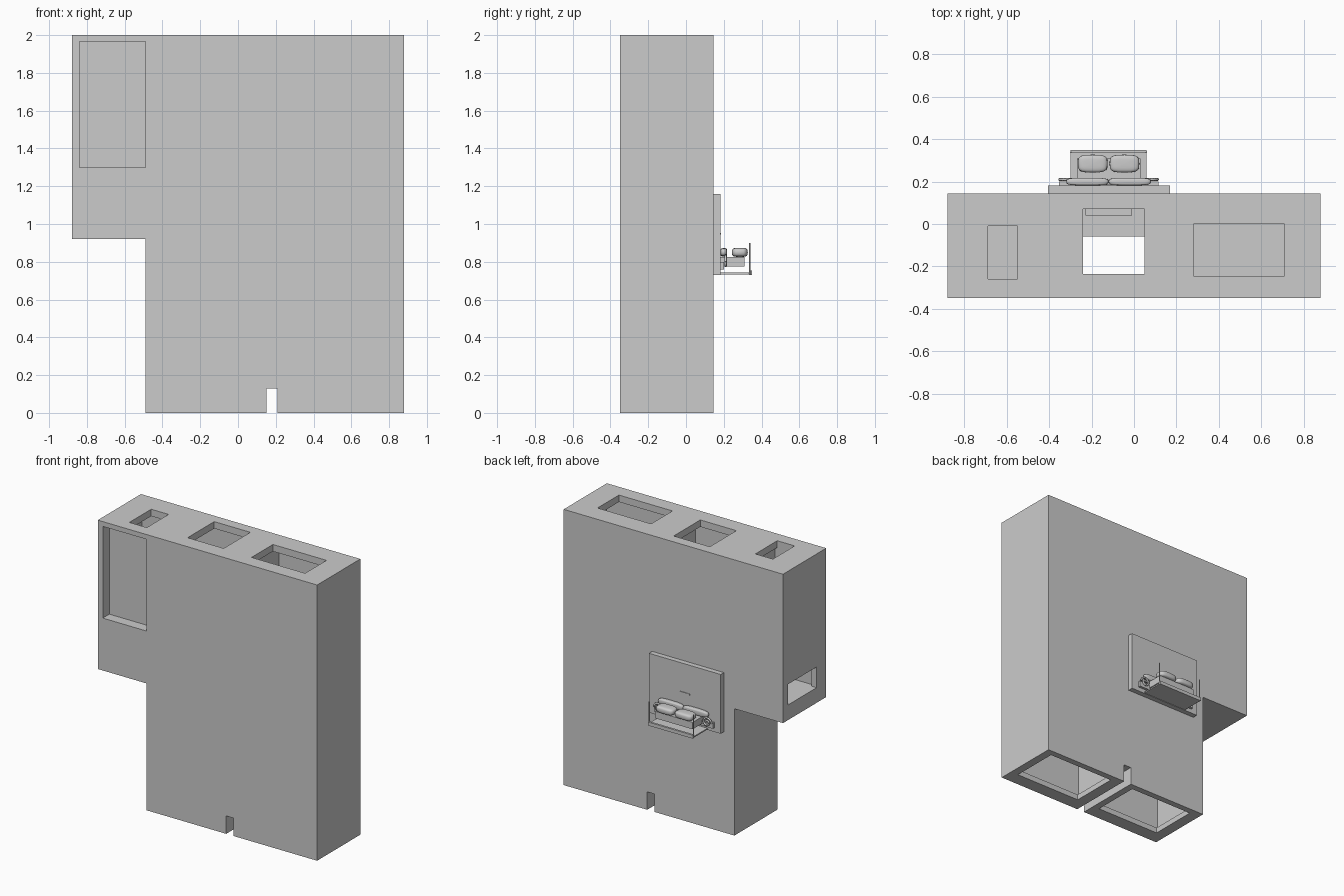
import bpy, bmesh, math

if "Cube" in bpy.data.objects:
    bpy.data.objects.remove(bpy.data.objects["Cube"])

def mesh_obj(name, bm):
    bmesh.ops.recalc_face_normals(bm, faces=bm.faces[:])
    me = bpy.data.meshes.new(name)
    bm.to_mesh(me)
    bm.free()
    ob = bpy.data.objects.new(name, me)
    bpy.context.collection.objects.link(ob)
    return ob

def box(name, x0, x1, y0, y1, z0, z1):
    bm = bmesh.new()
    bmesh.ops.create_cube(bm, size=1)
    for v in bm.verts:
        v.co = (x0 + (v.co.x + .5) * (x1 - x0),
                y0 + (v.co.y + .5) * (y1 - y0),
                z0 + (v.co.z + .5) * (z1 - z0))
    return mesh_obj(name, bm)

def tube(name, pts, r):
    cu = bpy.data.curves.new(name, 'CURVE')
    cu.dimensions = '3D'
    cu.bevel_depth = r
    cu.bevel_resolution = 1
    cu.use_fill_caps = True
    sp = cu.splines.new('POLY')
    sp.points.add(len(pts) - 1)
    for p, c in zip(sp.points, pts):
        p.co = (*c, 1)
    ob = bpy.data.objects.new(name, cu)
    bpy.context.collection.objects.link(ob)
    return ob

def cut(target, *bounds):
    c = box("cutter", *bounds)
    c.hide_render = True
    m = target.modifiers.new("cut", 'BOOLEAN')
    m.operation = 'DIFFERENCE'
    m.solver = 'EXACT'
    m.object = c
    bpy.context.view_layer.objects.active = target
    bpy.ops.object.modifier_apply(modifier=m.name)
    bpy.data.objects.remove(c)

# main block: stepped outline with a slot in its foot
outline = [(-.49, 0), (.15, 0), (.15, .13), (.21, .13), (.21, 0), (.88, 0),
           (.88, 2), (-.88, 2), (-.88, .92), (-.49, .92)]
bm = bmesh.new()
f = bm.faces.new([bm.verts.new((x, -.35, z)) for x, z in outline])
ext = bmesh.ops.extrude_face_region(bm, geom=[f])
bmesh.ops.translate(bm, vec=(0, .495, 0),
                    verts=[v for v in ext['geom'] if isinstance(v, bmesh.types.BMVert)])
body = mesh_obj("body", bm)

# hollow chambers, then their openings
for b in [(-.84, -.53, -.262, .10, 1.03, 1.95),      # left chamber
          (-.45, .125, -.29, .115, .04, 1.95),       # middle chamber
          (.25, .84, -.29, .115, .04, .95),          # right lower chamber
          (.25, .84, -.29, .115, 1.0, 1.95),         # right upper chamber
          (-.69, -.55, -.26, -.01, 1.9, 2.1),        # top openings
          (-.24, .05, -.235, .07, 1.9, 2.1),
          (.28, .71, -.245, 0, 1.9, 2.1),
          (-.41, .10, -.25, .10, -.1, .1),           # bottom openings
          (.29, .82, -.25, .10, -.1, .1),
          (-.84, -.49, -.4, -.275, 1.30, 1.965),     # front recess
          (-1, -.7, -.24, .09, 1.03, 1.18)]:         # left side opening
    cut(body, *b)

# inner shelf in the middle chamber
box("inner_shelf", -.45, .125, -.06, .12, 1.0, 1.04)
box("inner_step", -.23, -.01, .04, .116, 1.04, 1.08)

# back panel and its small bar
CX = -.12
box("back_panel", -.405, .17, .143, .182, .73, 1.16)
box("panel_bar", CX - .04, CX + .04, .18, .186, .945, .953)

# balcony: floor, ledge, seat
box("balcony_floor", -.30, .06, .18, .345, .733, .742)
box("ledge", -.355, .115, .18, .20, .76, .80)
box("seat", -.27, .03, .18, .31, .775, .825)

# rounded cushions
def cushion(name, x, y, z, a, b, c):
    bm = bmesh.new()
    bmesh.ops.create_uvsphere(bm, u_segments=24, v_segments=12, radius=1)
    for v in bm.verts:
        p = [math.copysign(abs(k) ** .55, k) for k in v.co]
        v.co = (x + p[0] * a, y + p[1] * b, z + p[2] * c)
    for f in bm.faces:
        f.smooth = True
    return mesh_obj(name, bm)

for s in (-1, 1):
    cushion("cushion", CX + s * .075, .285, .85, .07, .042, .024)
    cushion("roll", CX + s * .1, .2, .85, .10, .018, .022)
    # corner posts and scroll ends
    x = CX + s * .178
    tube("post", [(x, .338, .73), (x, .338, .9)], .004)
    scroll = []
    for i in range(25):
        t = i / 24 * 3 * math.pi
        r = .036 * (1 - i / 30)
        scroll.append((CX + s * (.195 + r * math.cos(t)), .21, .80 + r * math.sin(t)))
    tube("scroll", scroll, .007)

# front lip of the balcony
box("floor_lip", -.30, .06, .335, .35, .73, .755)
